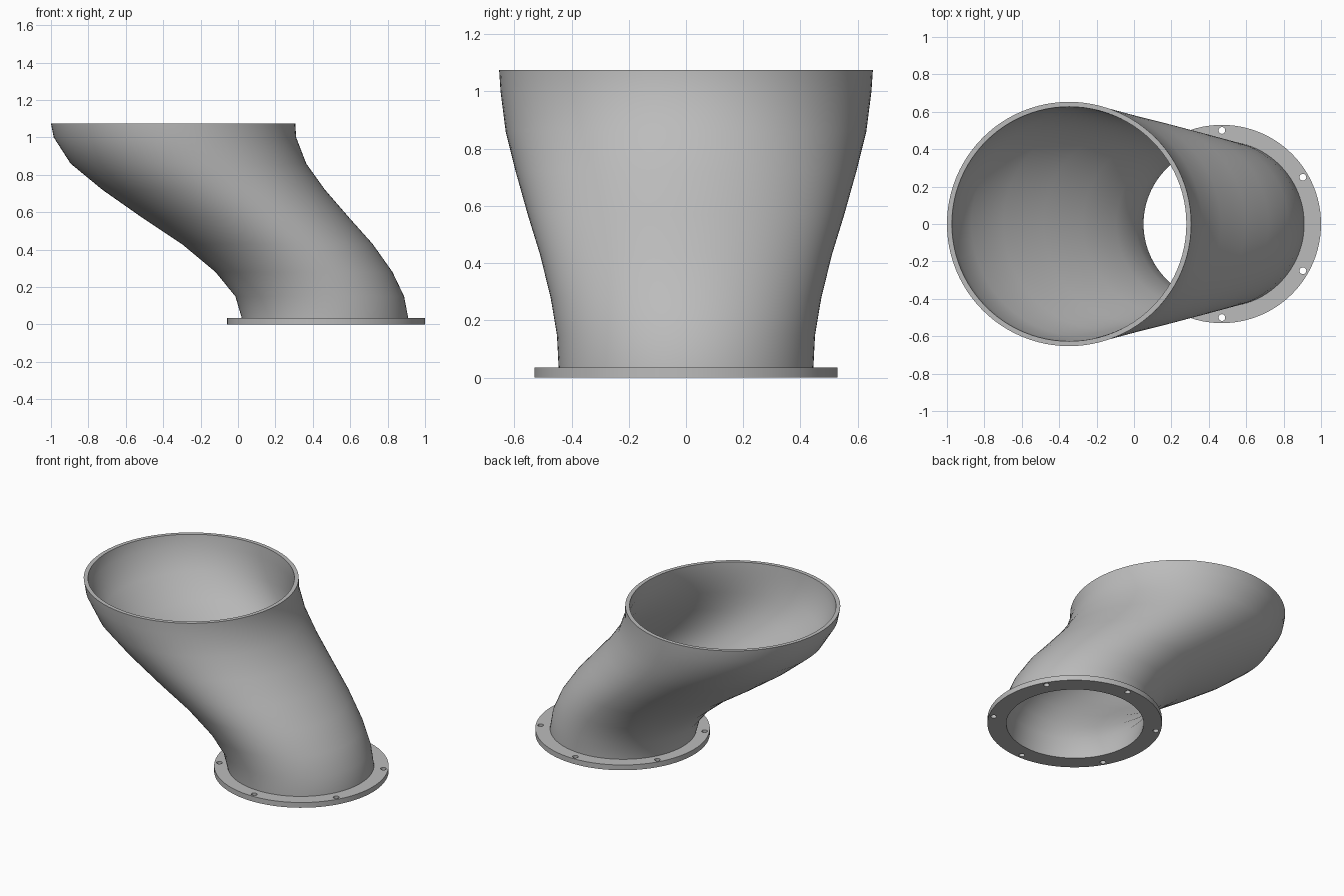
import bpy, bmesh, math

if "Cube" in bpy.data.objects:
    bpy.data.objects.remove(bpy.data.objects["Cube"])

SEG = 96
grey = bpy.data.materials.new("light grey")
grey.diffuse_color = (0.5, 0.5, 0.5, 1)
grey.use_nodes = True
grey.node_tree.nodes["Principled BSDF"].inputs["Base Color"].default_value = grey.diffuse_color


def loft(name, rings):
    """Closed skin through circular rings (x centre, z, radius)."""
    bm = bmesh.new()
    loops = []
    for cx, z, r in rings:
        loops.append([bm.verts.new((cx + r * math.cos(2 * math.pi * i / SEG),
                                    r * math.sin(2 * math.pi * i / SEG), z))
                      for i in range(SEG)])
    for k, a in enumerate(loops):
        b = loops[(k + 1) % len(loops)]
        for i in range(SEG):
            j = (i + 1) % SEG
            bm.faces.new((a[i], a[j], b[j], b[i]))
    bmesh.ops.recalc_face_normals(bm, faces=bm.faces)
    mesh = bpy.data.meshes.new(name)
    bm.to_mesh(mesh)
    bm.free()
    mesh.materials.append(grey)
    ob = bpy.data.objects.new(name, mesh)
    bpy.context.collection.objects.link(ob)
    return ob


def smooth(ob):
    bpy.ops.object.select_all(action='DESELECT')
    ob.select_set(True)
    bpy.context.view_layer.objects.active = ob
    bpy.ops.object.shade_smooth_by_angle(angle=math.radians(35))


# Offset funnel duct: outer wall upward, inner wall back down
WALL = 0.026
outer = [(0.468, 0.0, 0.443), (0.465, 0.035, 0.445), (0.437, 0.15, 0.451),
         (0.353, 0.28, 0.473), (0.21, 0.43, 0.51), (0.042, 0.57, 0.553),
         (-0.13, 0.72, 0.595), (-0.265, 0.86, 0.63), (-0.337, 1.0, 0.648),
         (-0.347, 1.075, 0.653)]
inner = [(cx, z, r - WALL) for cx, z, r in reversed(outer)]
smooth(loft("funnel_duct", outer + inner))

# Flat mounting flange around the foot
FX, FT = 0.47, 0.035
flange = loft("mounting_flange", [(FX, 0, 0.53), (FX, FT, 0.53),
                                  (FX, FT, 0.43), (FX, 0, 0.43)])

# Six bolt holes drilled through the flange
bm = bmesh.new()
for k in range(6):
    a = math.radians(30 + 60 * k)
    geo = bmesh.ops.create_cone(bm, cap_ends=True, segments=20, radius1=0.018,
                                radius2=0.018, depth=0.2)
    bmesh.ops.translate(bm, verts=geo["verts"],
                        vec=(FX + 0.5 * math.cos(a), 0.5 * math.sin(a), FT / 2))
mesh = bpy.data.meshes.new("bolt_hole_cutter")
bm.to_mesh(mesh)
bm.free()
mesh.materials.append(grey)
cutter = bpy.data.objects.new("bolt_hole_cutter", mesh)
bpy.context.collection.objects.link(cutter)
cutter.hide_render = True
cutter.hide_set(True)
smooth(flange)
cut = flange.modifiers.new("bolt_holes", 'BOOLEAN')
cut.operation = 'DIFFERENCE'
cut.solver = 'EXACT'
cut.object = cutter
# Drill before the smoothing step
flange.modifiers.move(len(flange.modifiers) - 1, 0)
